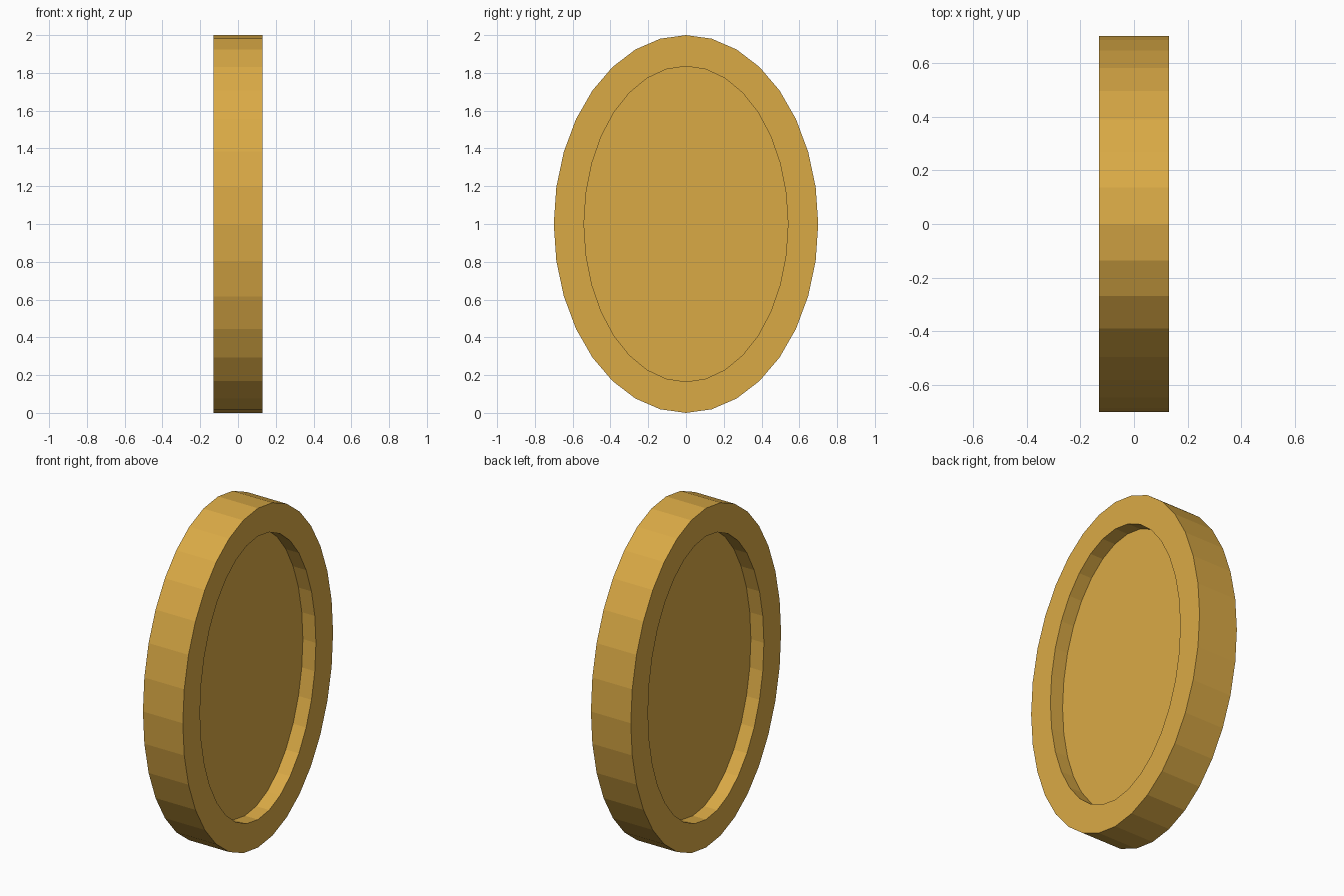
import bpy
import bmesh
from math import sin, cos, tau

if "Cube" in bpy.data.objects:
    bpy.data.objects.remove(bpy.data.objects["Cube"])

SIDES = 32
# Closed lathe profile: (x, half-width in y, half-height in z)
PROFILE = [
    (-0.045, 0.54, 0.835),   # left recess floor
    (-0.13, 0.54, 0.835),    # left rim, inner edge
    (-0.13, 0.70, 1.0),      # left rim, outer edge
    (0.13, 0.70, 1.0),       # right rim, outer edge
    (0.13, 0.54, 0.835),     # right rim, inner edge
    (0.045, 0.54, 0.835),    # right recess floor
]

bm = bmesh.new()

# One elliptical ring per profile point
rings = []
for x, ry, rz in PROFILE:
    rings.append([bm.verts.new((x, ry * cos(tau * i / SIDES), 1 + rz * sin(tau * i / SIDES)))
                  for i in range(SIDES)])

# Bridge neighbouring rings: recess walls, rims and outer edge
for a, b in zip(rings, rings[1:]):
    for i in range(SIDES):
        j = (i + 1) % SIDES
        bm.faces.new((a[i], a[j], b[j], b[i]))

# Flat floors of both recesses
bm.faces.new(rings[0])
bm.faces.new(rings[-1])
bmesh.ops.recalc_face_normals(bm, faces=bm.faces)

mesh = bpy.data.meshes.new("coin")
bm.to_mesh(mesh)
bm.free()

# Gold colour
gold = bpy.data.materials.new("gold")
gold.diffuse_color = (0.70, 0.40, 0.06, 1)
gold.use_nodes = True
gold.node_tree.nodes["Principled BSDF"].inputs["Base Color"].default_value = gold.diffuse_color
mesh.materials.append(gold)

coin = bpy.data.objects.new("coin", mesh)
bpy.context.collection.objects.link(coin)
